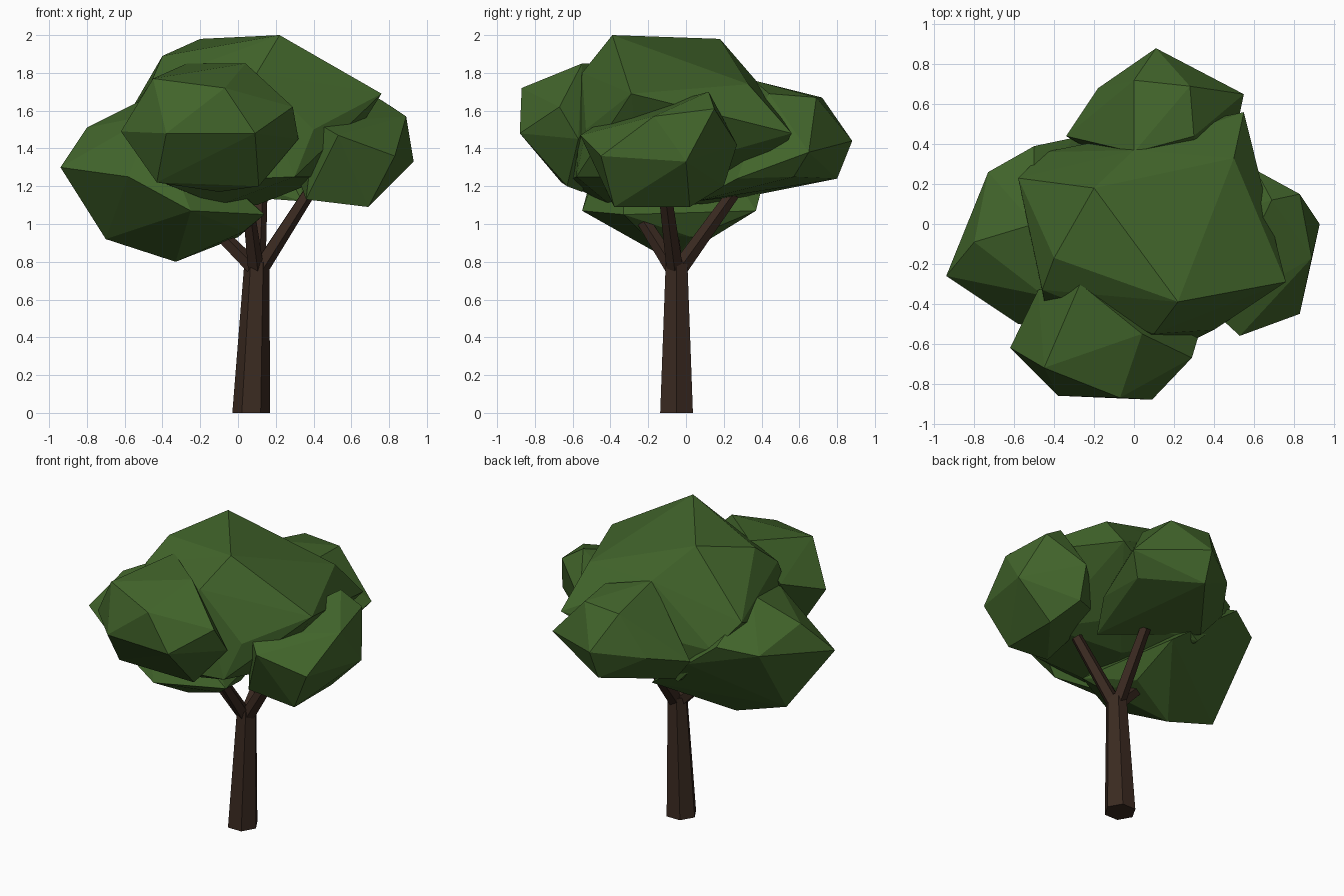
import bpy
import bmesh
from mathutils import Vector

old = bpy.data.objects.get("Cube")
if old:
    bpy.data.objects.remove(old, do_unlink=True)


def make_material(name, colour):
    mat = bpy.data.materials.new(name)
    mat.use_nodes = True
    mat.diffuse_color = colour
    shader = mat.node_tree.nodes["Principled BSDF"]
    shader.inputs["Base Color"].default_value = colour
    shader.inputs["Roughness"].default_value = 0.9
    return mat


leaf_green = make_material("leaf green", (0.054, 0.13, 0.024, 1))
bark_brown = make_material("bark brown", (0.043, 0.023, 0.015, 1))


def finish(bm, name, material):
    bmesh.ops.recalc_face_normals(bm, faces=bm.faces)
    mesh = bpy.data.meshes.new(name)
    bm.to_mesh(mesh)
    bm.free()
    mesh.materials.append(material)
    obj = bpy.data.objects.new(name, mesh)
    bpy.context.collection.objects.link(obj)
    return obj


def leaf_clump(name, corners):
    """Faceted clump of leaves stretched over a few corner points."""
    bm = bmesh.new()
    for corner in corners:
        bm.verts.new(corner)
    bmesh.ops.convex_hull(bm, input=bm.verts)
    loose = [v for v in bm.verts if not v.link_faces]
    bmesh.ops.delete(bm, geom=loose, context="VERTS")
    return finish(bm, name, leaf_green)


def tapered_limb(name, start, end, start_radius, end_radius, sides, flat_ends=False):
    """Straight limb with a polygon section, narrowing from start to end."""
    start, end = Vector(start), Vector(end)
    axis = end - start
    bm = bmesh.new()
    bmesh.ops.create_cone(bm, cap_ends=True, segments=sides, radius1=start_radius,
                          radius2=end_radius, depth=1)
    turn = Vector((0, 0, 1)).rotation_difference(axis).to_matrix()
    for v in bm.verts:
        t = v.co.z + 0.5
        ring = Vector((v.co.y, v.co.x, 0))
        v.co = start + axis * t + (ring if flat_ends else turn @ ring)
    return finish(bm, name, bark_brown)


# Trunk and branches
tapered_limb("trunk", (0.07, -0.05, 0), (0.1, -0.05, 0.8), 0.1, 0.066, 6, True)
branches = {
    "left_branch": ((0.12, -0.06, 0.77), (0.37, -0.11, 1.16)),
    "right_branch": ((0.08, -0.06, 0.77), (-0.14, -0.08, 0.99)),
    "back_branch": ((0.1, -0.03, 0.77), (0.12, 0.25, 1.16)),
    "front_branch": ((0.09, -0.07, 0.77), (0.06, -0.23, 1.02)),
}
for name, (start, end) in branches.items():
    tapered_limb(name, start, end, 0.046, 0.036, 5)

# Main crown
leaf_clump("main_crown", [
    (0.22, -0.39, 2), (-0.2, 0.18, 1.98), (-0.4, -0.17, 1.89), (0.76, -0.29, 1.69),
    (0.55, 0.56, 1.48), (0.1, -0.55, 1.8), (0, 0.37, 1.76), (-0.58, 0.23, 1.58),
    (-0.45, 0.36, 1.4), (-0.46, -0.33, 1.75), (0.4, -0.53, 1.5), (0.3, -0.58, 1.25),
    (-0.4, -0.64, 1.22), (0.48, -0.25, 1.25), (-0.1, -0.4, 1.1), (0.28, 0.2, 1.19),
    (-0.2, 0.37, 1.13), (0.5, 0.33, 1.74), (0.1, 0, 1.1),
])

# Surrounding clumps
leaf_clump("front_clump", [
    (-0.38, -0.86, 1.48), (0.09, -0.88, 1.48), (-0.07, -0.87, 1.72),
    (-0.45, -0.72, 1.77), (0.04, -0.55, 1.85), (-0.27, -0.3, 1.85),
    (0.29, -0.67, 1.62), (0.32, -0.57, 1.45), (-0.62, -0.62, 1.49),
    (-0.48, -0.33, 1.6), (0.11, -0.63, 1.2), (-0.43, -0.66, 1.22), (-0.1, -0.55, 1.17),
])
leaf_clump("right_clump", [
    (-0.94, -0.26, 1.3), (-0.8, -0.09, 1.51), (-0.73, 0.26, 1.4), (-0.5, 0.39, 1.45),
    (-0.31, 0.43, 1.3), (-0.58, -0.5, 1.25), (-0.7, -0.08, 0.92), (-0.33, -0.07, 0.8),
    (-0.25, -0.55, 1.07), (0, 0.37, 1.07), (0, 0.03, 0.93), (-0.5, 0, 1.66),
    (-0.45, -0.36, 1.58), (0.14, -0.33, 1.05), (0.03, -0.24, 0.96),
])
leaf_clump("left_clump", [
    (0.93, 0, 1.33), (0.89, -0.17, 1.57), (0.83, -0.45, 1.36), (0.83, 0.15, 1.61),
    (0.61, 0.27, 1.42), (0.69, -0.38, 1.09), (0.69, 0.02, 1.09), (0.53, -0.56, 1.47),
    (0.36, -0.4, 1.13), (0.6, 0.2, 1.2), (0.69, 0.12, 1.7), (0.41, -0.45, 1.54),
    (0.3, 0, 1.3),
])
leaf_clump("back_clump", [
    (0.11, 0.88, 1.44), (-0.18, 0.68, 1.4), (-0.34, 0.44, 1.33), (0.55, 0.65, 1.38),
    (0, 0.72, 1.67), (0.28, 0.69, 1.67), (0.1, 0.8, 1.24), (0.45, 0.57, 1.25),
    (0.47, 0.27, 1.24), (-0.2, 0.4, 1.16), (0.34, 0.05, 1.12), (0, 0.36, 1.76),
    (0.3, 0.44, 1.69),
])
